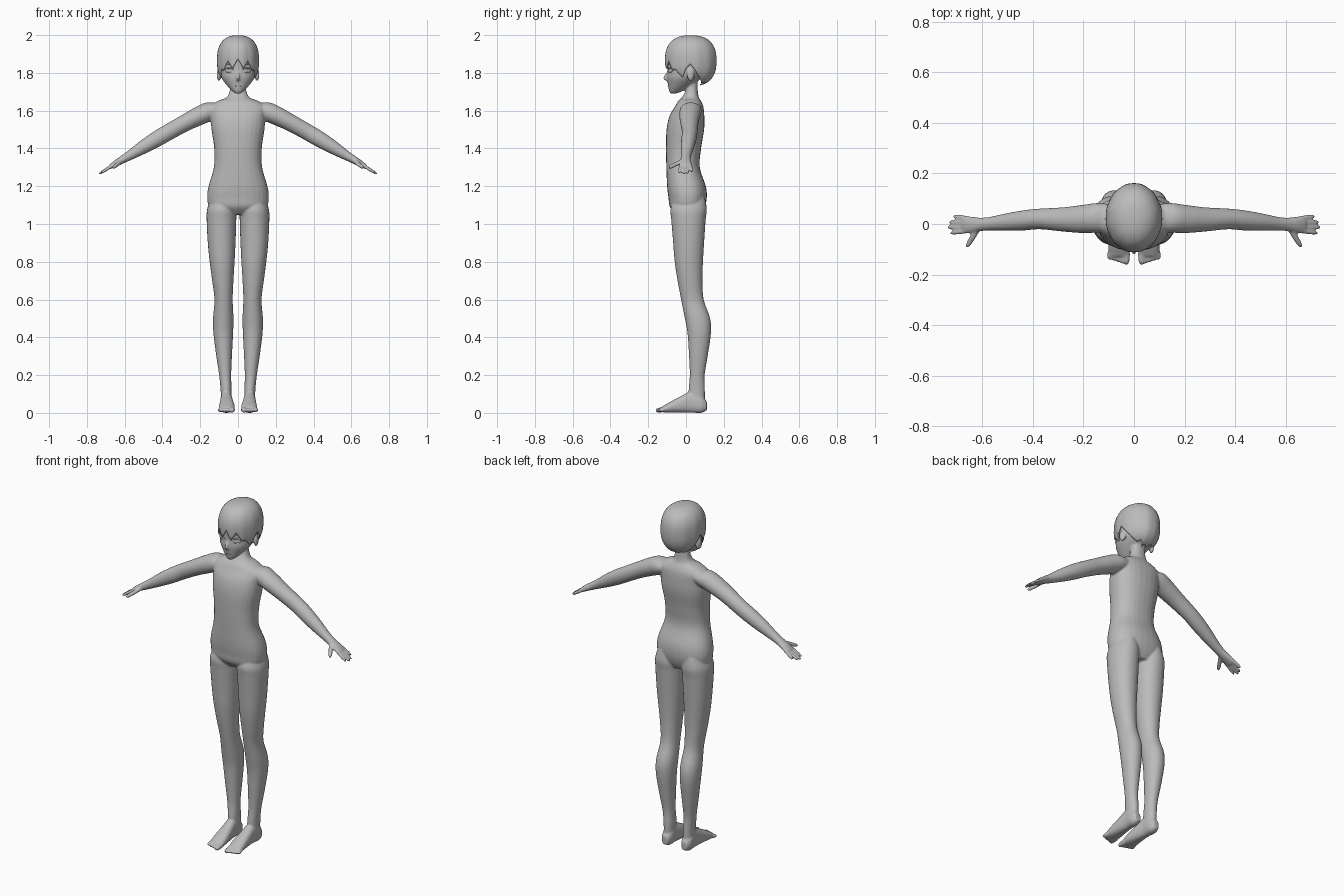
import bpy, bmesh, math
from mathutils import Vector, Matrix

cube = bpy.data.objects.get("Cube")
if cube:
    bpy.data.objects.remove(cube, do_unlink=True)

grey = bpy.data.materials.new("plain grey")
grey.use_nodes = True
COLOUR = (0.5, 0.5, 0.5, 1)
grey.diffuse_color = COLOUR
grey.node_tree.nodes["Principled BSDF"].inputs["Base Color"].default_value = COLOUR

X, Y, Z = Vector((1, 0, 0)), Vector((0, 1, 0)), Vector((0, 0, 1))


def finish(bm, name):
    """Turn a bmesh into a smooth grey object."""
    bmesh.ops.recalc_face_normals(bm, faces=bm.faces)
    for f in bm.faces:
        f.smooth = True
    me = bpy.data.meshes.new(name)
    bm.to_mesh(me)
    bm.free()
    me.materials.append(grey)
    ob = bpy.data.objects.new(name, me)
    bpy.context.collection.objects.link(ob)
    return ob


def spline(rows, steps=5):
    """Smoothly interpolate rows of numbers."""
    out = []
    for i in range(len(rows) - 1):
        p = [rows[max(i - 1, 0)], rows[i], rows[i + 1], rows[min(i + 2, len(rows) - 1)]]
        for k in range(steps):
            t = k / steps
            out.append([b + .5 * t * (c - a + t * (2*a - 5*b + 4*c - d + t * (3*(b - c) + d - a)))
                        for a, b, c, d in zip(*p)])
    return out + [list(rows[-1])]


def loft(bm, rows, u, v, power=2.0, side=1, segs=28):
    """Skin rings given as (x, y, z, radius along u, radius along v)."""
    rings = []
    for x, y, z, ru, rv in spline(rows):
        ring = []
        for k in range(segs):
            a = math.tau * k / segs
            c, s = math.cos(a), math.sin(a)
            p = Vector((x, y, z)) + u * ru * math.copysign(abs(c) ** (2 / power), c) \
                + v * rv * math.copysign(abs(s) ** (2 / power), s)
            ring.append(bm.verts.new((p.x * side, p.y, p.z)))
        rings.append(ring)
    for a, b in zip(rings, rings[1:]):
        for k in range(segs):
            n = (k + 1) % segs
            bm.faces.new((a[k], a[n], b[n], b[k]))
    bm.faces.new(rings[0])
    bm.faces.new(rings[-1])


def ball(bm, centre, size, turn=0.0):
    m = Matrix.Translation(centre) @ Matrix.Rotation(turn, 4, 'Z') @ Matrix.Diagonal((*size, 1))
    bmesh.ops.create_uvsphere(bm, u_segments=20, v_segments=12, radius=1, matrix=m)


def digit(bm, a, b, r, side):
    """Rounded finger or toe from a to b."""
    a, b = Vector(a), Vector(b)
    d = (b - a).normalized()
    u = d.cross(Z).normalized()
    rows = [(*a.lerp(b, t), r * k, r * k) for t, k in ((0, 1), (.5, 1), (.85, .85), (1, .45))]
    loft(bm, rows, u, d.cross(u), side=side, segs=12)


def upright(rows):
    """Convert (z, half width, front y, back y) to loft rows."""
    return [(0, (f + b) / 2, z, w, (b - f) / 2) for z, w, f, b in rows]


body = bmesh.new()

# torso and neck
loft(body, upright([
    (1.05, .09, -.05, .08), (1.09, .15, -.085, .1), (1.14, .163, -.093, .11),
    (1.2, .156, -.1, .105), (1.3, .128, -.104, .073), (1.4, .126, -.106, .08),
    (1.5, .14, -.103, .096), (1.57, .145, -.088, .097), (1.62, .148, -.06, .092),
    (1.65, .11, -.042, .08), (1.67, .062, -.022, .068), (1.71, .043, -.002, .062),
    (1.78, .04, 0, .06)]), X, Y, 2.3)

# head core with pointed chin
loft(body, upright([
    (1.69, .012, -.082, -.055), (1.705, .032, -.09, -.015), (1.74, .064, -.096, .04),
    (1.775, .088, -.101, .085), (1.81, .097, -.099, .12), (1.86, .1, -.1, .14),
    (1.91, .097, -.095, .14), (1.96, .07, -.06, .1), (1.98, .03, -.01, .05)]), X, Y, 2.1)
# nose
loft(body, [(0, -.096, 1.805, .006, .006), (0, -.108, 1.775, .009, .012),
            (0, -.103, 1.762, .009, .01), (0, -.094, 1.757, .005, .005)], X, Y)

for side in (1, -1):
    # ear
    ball(body, (side * .101, .025, 1.79), (.011, .021, .033), side * .25)
    # leg
    leg = [(1.14, .03, .14, -.06, .1), (1.08, .01, .163, -.082, .11), (1.02, .009, .166, -.078, .104),
           (.9, .013, .16, -.068, .096), (.8, .018, .15, -.06, .09), (.7, .024, .137, -.045, .087),
           (.6, .028, .125, -.026, .094), (.5, .024, .132, -.006, .128), (.42, .026, .13, .008, .132),
           (.3, .032, .115, .016, .115), (.2, .036, .1, .02, .099), (.12, .034, .092, .014, .1),
           (.05, .036, .09, .02, .1)]
    loft(body, [((i + o) / 2, (f + b) / 2, z, (o - i) / 2, (b - f) / 2)
                for z, i, o, f, b in leg], X, Y, 2.1, side)
    # foot
    loft(body, [(.06, -.128, .018, .037, .014), (.059, -.09, .028, .042, .027),
                (.06, -.03, .044, .037, .043), (.062, .03, .058, .031, .057),
                (.063, .08, .047, .031, .047), (.063, .11, .037, .018, .024)], X, Z, 2.4, side)
    for k in range(5):
        x = .029 + k * .0165
        digit(body, (x, -.11, .019), (x + .002, -.16 + .005 * k, .012),
              .014 if k == 0 else .0105, side)
    # arm, wrist and palm
    slope = Vector((.5, 0, .87))
    loft(body, [(.08, .025, 1.61, .05, .03), (.14, .025, 1.6, .058, .05), (.2, .02, 1.575, .056, .05),
                (.28, .018, 1.535, .048, .045), (.37, .02, 1.485, .041, .043),
                (.43, .015, 1.45, .04, .042), (.5, .008, 1.408, .035, .036),
                (.57, .001, 1.365, .027, .026), (.61, -.002, 1.342, .027, .021),
                (.645, -.003, 1.322, .033, .017), (.675, -.003, 1.303, .034, .012)],
         Y, slope, 2, side)
    # fingers and thumb
    for k, reach in enumerate((.715, .731, .737, .727)):
        y = .024 - k * .0175
        digit(body, (.66, y, 1.312), (reach, y * 1.25, 1.31 - (reach - .66) * .6), .0092, side)
    digit(body, (.615, -.015, 1.335), (.662, -.092, 1.297), .0115, side)

skin = finish(body, "body")
remesh = skin.modifiers.new("blend parts", 'REMESH')
remesh.mode = 'VOXEL'
remesh.voxel_size = .005
remesh.use_smooth_shade = True
soften = skin.modifiers.new("soften joins", 'SMOOTH')
soften.factor = .5
soften.iterations = 6

# eyes, lashes and brows
for side, word in ((1, "left"), (-1, "right")):
    eye = bmesh.new()
    ball(eye, (side * .045, -.083, 1.811), (.025, .007, .011), side * .42)
    finish(eye, word + "_eye")
    iris = bmesh.new()
    ball(iris, (side * .043, -.088, 1.811), (.01, .005, .011), side * .42)
    finish(iris, word + "_iris")
    for name, z, lift, r in (("lash", 1.819, .006, .0035), ("brow", 1.843, .005, .003)):
        bm = bmesh.new()
        loft(bm, [(.018, -.096, z - .005, .001, .001), (.032, -.094, z + lift * .5, r, r),
                  (.052, -.086, z + lift, r, r), (.072, -.068, z, .001, .001)], Y, Z, 2, side, 10)
        finish(bm, word + "_" + name)

# mouth line
mouth = bmesh.new()
loft(mouth, [(-.018, -.092, 1.728, .001, .001), (0, -.0955, 1.729, .002, .0015),
             (.018, -.092, 1.728, .001, .001)], Y, Z, 2, 1, 10)
finish(mouth, "mouth")

# hair: shell from crown to a jagged hem
HEM = [(0, 1.85), (.8, 1.835), (1.05, 1.79), (1.2, 1.775), (1.35, 1.82), (1.55, 1.84),
       (1.8, 1.81), (2.1, 1.755), (math.pi, 1.735)]
POWER, RISE, MID = 2.5, .135, 1.864


def hem_height(a):
    for (a0, z0), (a1, z1) in zip(HEM, HEM[1:]):
        if a <= a1 + 1e-6:
            return z0 + (z1 - z0) * (a - a0) / (a1 - a0)
    return HEM[-1][1]


hair = bmesh.new()
AROUND, DOWN = 144, 20
crown = hair.verts.new((0, .025, MID + RISE))
last = None
for j in range(1, DOWN + 1):
    ring = []
    for k in range(AROUND):
        a = math.tau * k / AROUND
        off = min(a, math.tau - a)
        tooth = abs((k % 12) / 6 - 1)
        z_hem = hem_height(off) + (tooth - .5) * (.045 if off < 1 else .012)
        t = (z_hem - MID) / RISE
        e_hem = math.asin(math.copysign(abs(t) ** (POWER / 2), t))
        e = math.pi / 2 + (e_hem - math.pi / 2) * j / DOWN
        s = math.sin(e)
        flat = max(math.cos(e), 0) ** (2 / POWER)
        flat *= 1 + .018 * (.5 - tooth) * (j / DOWN)
        ring.append(hair.verts.new((.112 * flat * math.sin(a), .025 - .137 * flat * math.cos(a),
                                    MID + RISE * math.copysign(abs(s) ** (2 / POWER), s))))
    for k in range(AROUND):
        n = (k + 1) % AROUND
        if last:
            hair.faces.new((last[k], last[n], ring[n], ring[k]))
        else:
            hair.faces.new((crown, ring[n], ring[k]))
    last = ring
hair_ob = finish(hair, "hair")
shell = hair_ob.modifiers.new("thickness", 'SOLIDIFY')
shell.thickness = .007
shell.offset = -1
